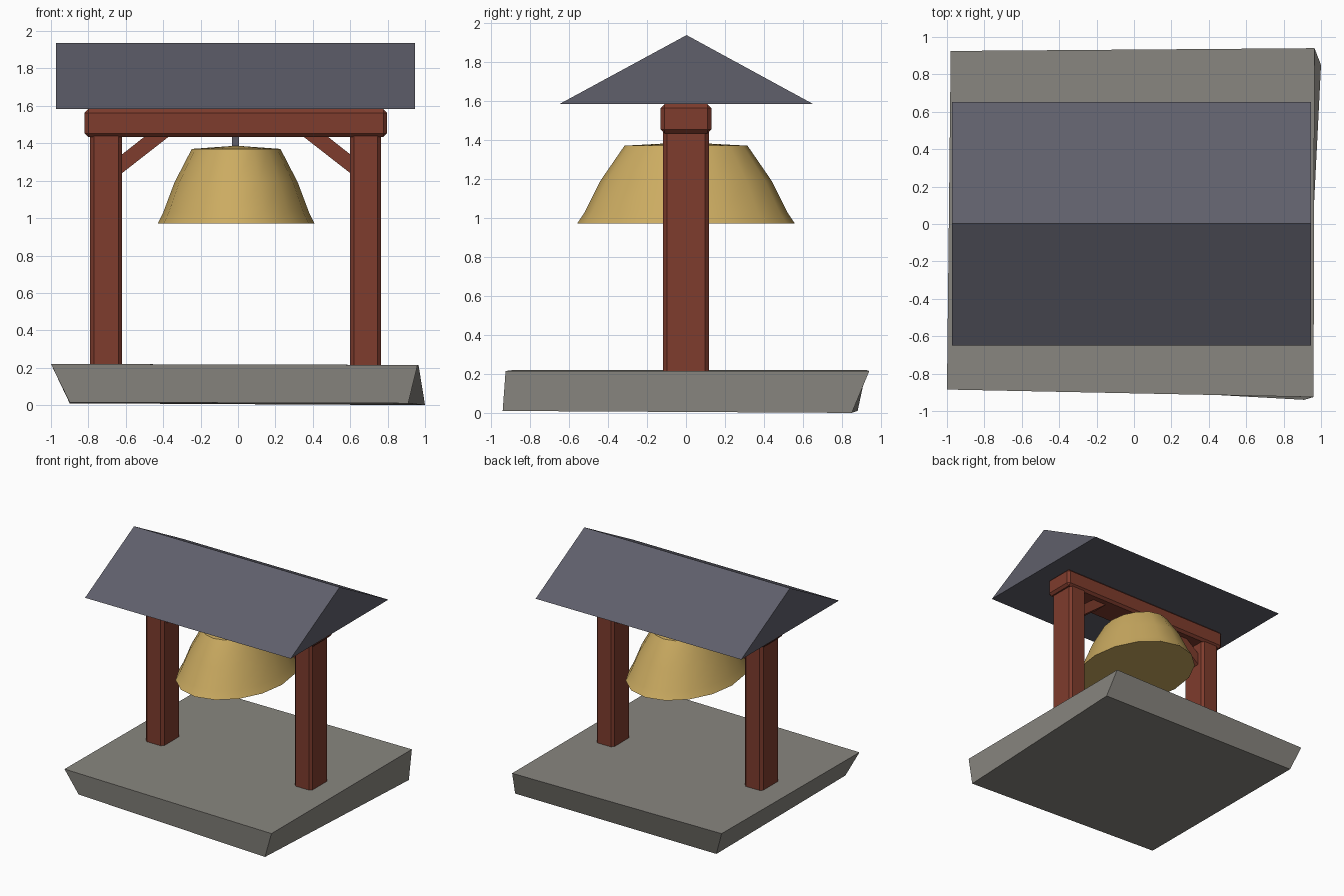
import bpy, bmesh, math

if "Cube" in bpy.data.objects:
    bpy.data.objects.remove(bpy.data.objects["Cube"])


def material(name, rgb):
    m = bpy.data.materials.new(name)
    m.diffuse_color = (*rgb, 1)
    m.use_nodes = True
    m.node_tree.nodes["Principled BSDF"].inputs["Base Color"].default_value = m.diffuse_color
    return m


STONE = material("grey stone", (0.25, 0.24, 0.215))
WOOD = material("red wood", (0.21, 0.045, 0.026))
SLATE = material("blue grey slate", (0.115, 0.115, 0.147))
BRASS = material("golden brass", (0.60, 0.41, 0.12))


def build(name, verts, faces, mat):
    mesh = bpy.data.meshes.new(name)
    mesh.from_pydata(verts, [], faces)
    bm = bmesh.new()
    bm.from_mesh(mesh)
    bmesh.ops.recalc_face_normals(bm, faces=bm.faces)
    bm.to_mesh(mesh)
    bm.free()
    mesh.materials.append(mat)
    ob = bpy.data.objects.new(name, mesh)
    bpy.context.collection.objects.link(ob)
    return ob


def loft(name, lower, upper, mat):
    """Closed solid between two loops with the same number of points."""
    n = len(lower)
    faces = [tuple(range(n))[::-1], tuple(range(n, 2 * n))]
    faces += [(i, (i + 1) % n, n + (i + 1) % n, n + i) for i in range(n)]
    return build(name, list(lower) + list(upper), faces, mat)


def box(name, x, y, z, mat, bevel=0):
    def loop(h):
        return [(x[0], y[0], h), (x[1], y[0], h), (x[1], y[1], h), (x[0], y[1], h)]
    ob = loft(name, loop(z[0]), loop(z[1]), mat)
    if bevel:
        mod = ob.modifiers.new("chamfer", "BEVEL")
        mod.width = bevel
        mod.segments = 1
    return ob


# Rough-cut stone base
loft("stone_base",
     [(-0.90, -0.84, 0.015), (0.91, -0.94, 0.01), (1.0, 0.85, 0), (-0.90, 0.88, 0.01)],
     [(-1.0, -0.885, 0.22), (0.96, -0.925, 0.215), (0.965, 0.94, 0.215), (-0.98, 0.925, 0.22)],
     STONE)

# Posts and cross beam
box("left_post", (-0.79, -0.62), (-0.117, 0.117), (0.19, 1.46), WOOD, 0.02)
box("right_post", (0.60, 0.765), (-0.117, 0.117), (0.19, 1.46), WOOD, 0.02)
box("cross_beam", (-0.82, 0.797), (-0.13, 0.13), (1.433, 1.583), WOOD, 0.02)

# Diagonal braces, mirrored about the frame centre
for side, label in ((-1, "left"), (1, "right")):
    outline = [(0.63, 1.225), (0.335, 1.455), (0.465, 1.455), (0.63, 1.325)]
    loops = [[(-0.01 + side * x, y, z) for x, z in outline] for y in (-0.065, 0.065)]
    loft(label + "_brace", *loops, WOOD)

# Gable roof
loft("roof",
     [(-0.973, -0.65, 1.583), (-0.973, 0.653, 1.583), (-0.973, 0.003, 1.937)],
     [(0.947, -0.65, 1.583), (0.947, 0.653, 1.583), (0.947, 0.003, 1.937)], SLATE)

# Oval bell: flat underside, flared rim, shallow crown
SIDES = 16
profile = [(0.42, 0.97), (0.39, 1.03), (0.33, 1.19), (0.237, 1.37), (0.03, 1.385)]
verts = [(-0.01 + r * math.cos(2 * math.pi * i / SIDES),
          r * 1.33 * math.sin(2 * math.pi * i / SIDES), z)
         for r, z in profile for i in range(SIDES)]
faces = [(k * SIDES + i, k * SIDES + (i + 1) % SIDES,
          (k + 1) * SIDES + (i + 1) % SIDES, (k + 1) * SIDES + i)
         for k in range(len(profile) - 1) for i in range(SIDES)]
faces += [tuple(range(SIDES)), tuple(range(4 * SIDES, 5 * SIDES))]
bell = build("bell", verts, faces, BRASS)
bpy.ops.object.select_all(action="DESELECT")
bell.select_set(True)
bpy.context.view_layer.objects.active = bell
bpy.ops.object.shade_smooth_by_angle(angle=math.radians(35))

# Hanger between bell and beam
box("bell_hanger", (-0.033, 0.005), (-0.025, 0.025), (1.37, 1.45), SLATE)
